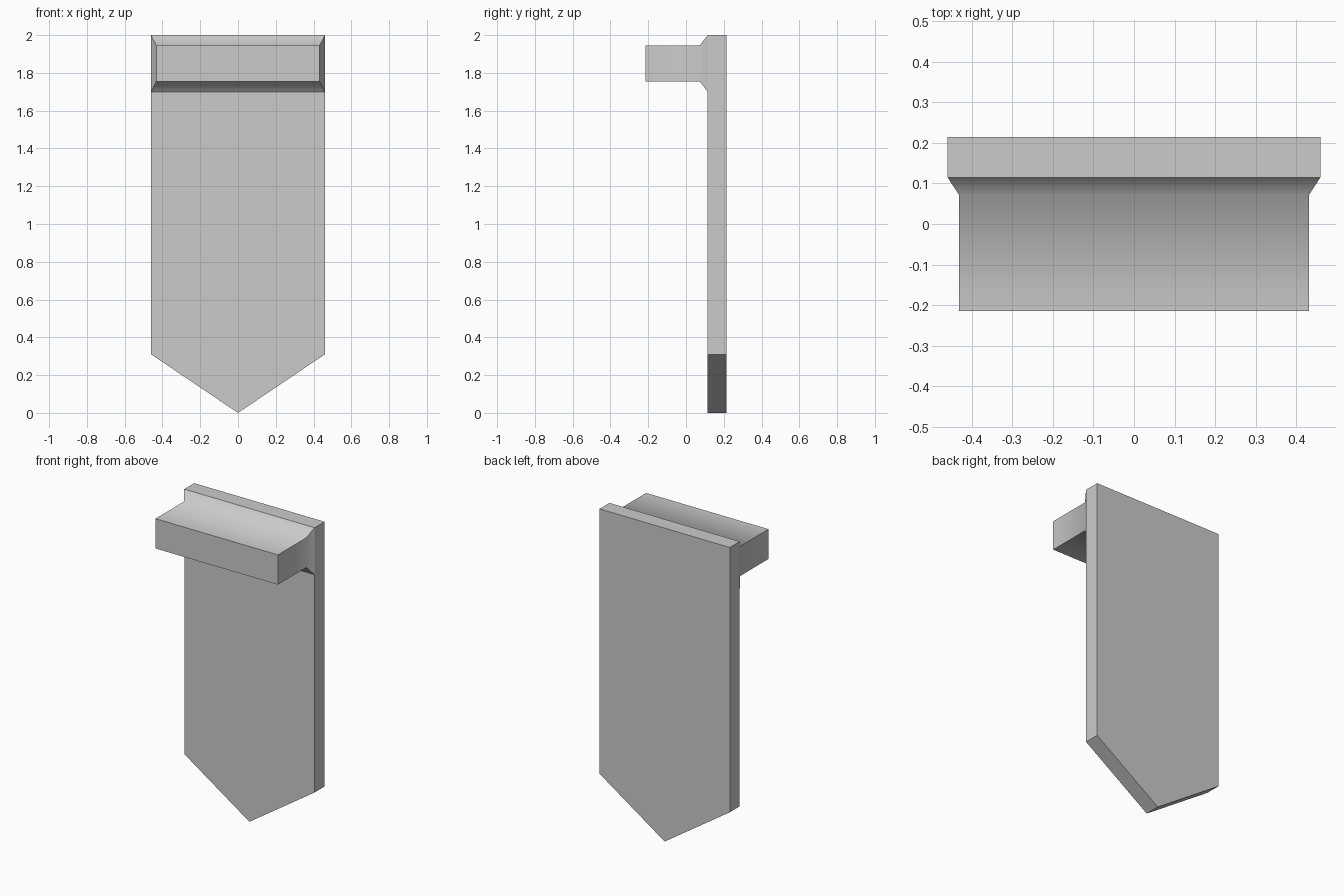
import bpy, bmesh, math

if "Cube" in bpy.data.objects:
    bpy.data.objects.remove(bpy.data.objects["Cube"])

grey = bpy.data.materials.new("plain grey")
grey.diffuse_color = (0.6, 0.6, 0.6, 1)
grey.use_nodes = True
grey.node_tree.nodes["Principled BSDF"].inputs["Base Color"].default_value = grey.diffuse_color


def loft(name, rings, smooth=None):
    """Skin a list of matching closed rings and cap both ends."""
    bm = bmesh.new()
    loops = [[bm.verts.new(p) for p in ring] for ring in rings]
    for a, b in zip(loops, loops[1:]):
        for i in range(len(a)):
            j = (i + 1) % len(a)
            bm.faces.new((a[i], a[j], b[j], b[i]))
    bm.faces.new(loops[0])
    bm.faces.new(loops[-1])
    bmesh.ops.recalc_face_normals(bm, faces=bm.faces)
    mesh = bpy.data.meshes.new(name)
    bm.to_mesh(mesh)
    bm.free()
    mesh.materials.append(grey)
    obj = bpy.data.objects.new(name, mesh)
    bpy.context.collection.objects.link(obj)
    if smooth:
        bpy.ops.object.select_all(action='DESELECT')
        obj.select_set(True)
        bpy.context.view_layer.objects.active = obj
        bpy.ops.object.shade_smooth_by_angle(angle=math.radians(smooth))
    return obj


# Pointed back plate
outline = [(-0.46, 2.0), (-0.46, 0.31), (0, 0), (0.46, 0.31), (0.46, 2.0)]
loft("back_plate", [[(x, y, z) for x, z in outline] for y in (0.115, 0.215)])


# Projecting block that flares out where it meets the plate
def rect(y, w, z0, z1):
    return [(-w, y, z0), (w, y, z0), (w, y, z1), (-w, y, z1)]


loft("front_block", [rect(-0.215, 0.432, 1.755, 1.945),
                     rect(0.072, 0.432, 1.755, 1.945),
                     rect(0.115, 0.46, 1.70, 2.0)], smooth=55)
